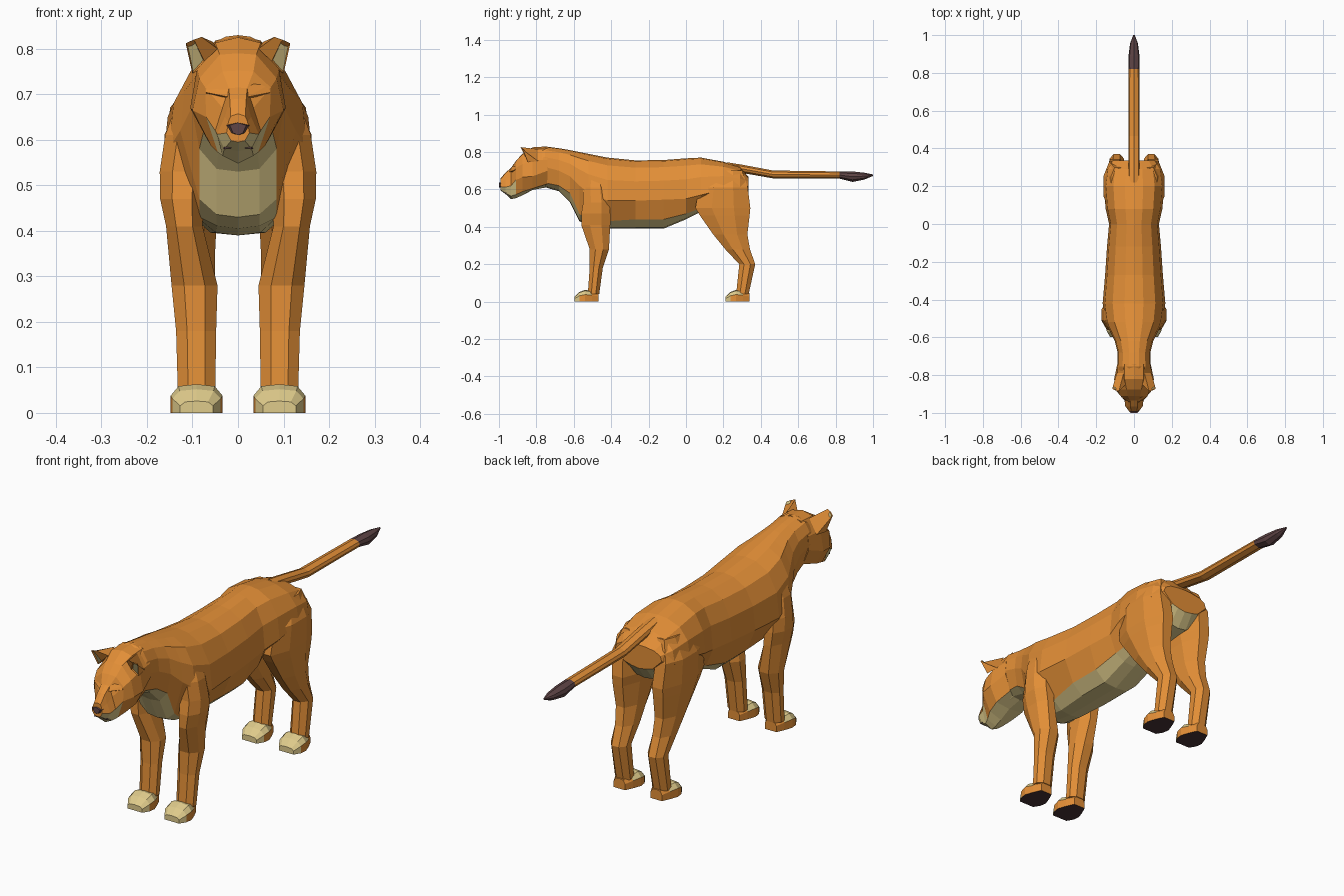
import bpy, bmesh
from mathutils import Vector


def mat(name, r, g, b):
    m = bpy.data.materials.new(name)
    m.diffuse_color = (r, g, b, 1)
    return m


FUR = mat("tawny_fur", 0.77, 0.275, 0.038)
CREAM = mat("cream_fur", 0.74, 0.60, 0.26)
DARK = mat("dark_brown", 0.115, 0.06, 0.062)
SOLE = mat("sole_brown", 0.065, 0.032, 0.035)


def finish(name, bm, mats, rule=None):
    bmesh.ops.recalc_face_normals(bm, faces=bm.faces)
    if rule:
        for f in bm.faces:
            f.material_index = rule(f.calc_center_median(), f.normal)
    me = bpy.data.meshes.new(name)
    bm.to_mesh(me)
    bm.free()
    for m in mats:
        me.materials.append(m)
    ob = bpy.data.objects.new(name, me)
    bpy.context.collection.objects.link(ob)
    return ob


def loft(name, rings, mats, rule=None, seg_rule=None):
    """Skin closed rings of equal point count and cap both ends."""
    bm = bmesh.new()
    vs = [[bm.verts.new(p) for p in r] for r in rings]
    n = len(vs[0])
    for i, (a, b) in enumerate(zip(vs, vs[1:])):
        for j in range(n):
            k = (j + 1) % n
            f = bm.faces.new((a[j], a[k], b[k], b[j]))
            if seg_rule:
                f.material_index = seg_rule(i, j)
    bm.faces.new(vs[0])
    bm.faces.new(vs[-1])
    return finish(name, bm, mats, rule)


def mirror_ring(y, half):
    """Half outline from top centre to bottom centre -> full ring at y."""
    return [(x, y, z) for x, z in half] + [(-x, y, z) for x, z in half[-2:0:-1]]


# Torso and neck: y, top, bottom, half width, cream half width, cream edge z, widest z
torso = [
    (-.82, .80, .60, .085, .05, .62, .70), (-.755, .83, .612, .088, .06, .635, .72),
    (-.68, .82, .59, .087, .075, .62, .70), (-.62, .81, .53, .102, .085, .58, .67),
    (-.57, .80, .43, .127, .085, .47, .62), (-.52, .79, .405, .152, .085, .43, .58),
    (-.42, .77, .39, .166, .09, .43, .54), (-.27, .755, .39, .153, .11, .44, .54),
    (-.12, .757, .39, .143, .11, .44, .545), (0, .766, .44, .132, .10, .47, .55),
    (.08, .77, .48, .15, .08, .50, .57), (.20, .748, .49, .16, .075, .52, .60),
    (.29, .72, .50, .148, .075, .53, .60), (.335, .665, .56, .115, .07, .575, .62)]
rings = []
for y, zt, zb, w, b, ze, zw in torso:
    h = zt - zw
    rings.append(mirror_ring(y, [(0, zt), (.3 * w, zt - .03 * h), (.68 * w, zt - .18 * h),
                                 (.93 * w, zt - .52 * h), (w, zw), (b, ze),
                                 (.55 * b, zb + .006), (0, zb)]))
loft("torso", rings, [FUR, CREAM], seg_rule=lambda i, j: int(5 <= j <= 8))

# Head: rings from the nape to the muzzle
head = [
    (-.74, [(0, .83), (.05, .818), (.085, .76), (.088, .70), (.06, .63), (0, .612)]),
    (-.82, [(0, .825), (.05, .813), (.09, .755), (.105, .67), (.07, .605), (0, .597)]),
    (-.875, [(0, .79), (.04, .787), (.085, .735), (.10, .665), (.06, .588), (0, .568)]),
    (-.91, [(0, .752), (.034, .75), (.072, .715), (.07, .65), (.044, .572), (0, .553)]),
    (-.935, [(0, .715), (.02, .713), (.034, .67), (.05, .62), (.034, .565), (0, .548)]),
    (-.965, [(0, .69), (.018, .688), (.029, .65), (.046, .612), (.03, .58), (0, .575)]),
    (-.993, [(0, .657), (.016, .652), (.021, .64), (.025, .615), (.015, .598), (0, .595)])]
loft("head", [mirror_ring(y, h) for y, h in head], [FUR, CREAM],
     seg_rule=lambda i, j: int(j in (4, 5) or (i >= 3 and j in (3, 6))))

# Nose pad and mouth line
loft("nose", [mirror_ring(y, [(0, .638), (w, .632), (w * .6, .615), (0, .61)])
              for y, w in ((-.97, .026), (-.992, .025), (-1.0, .018))], [DARK])
loft("mouth", [mirror_ring(y, [(0, .587), (w, .584), (w, .58), (0, .583)])
               for y, w in ((-.94, .036), (-.972, .03))], [DARK])

# Tail with a dark tuft: y, centre z, half width, half height
tail = [(.22, .725, .03, .02), (.30, .71, .03, .022), (.465, .68, .029, .021),
        (.82, .677, .028, .019), (.89, .668, .029, .028), (.955, .671, .021, .018),
        (1.0, .676, .004, .004)]
loft("tail", [mirror_ring(y, [(0, z + h), (.8 * w, z + .6 * h), (w, z),
                              (.8 * w, z - .6 * h), (0, z - h)]) for y, z, w, h in tail],
     [FUR, DARK], rule=lambda c, n: int(c.y > .82))


def leg_ring(s, z, xi, xo, yf, yb):
    """Eight-sided horizontal leg section."""
    cx, cy, hx, hy = (xi + xo) / 2, (yf + yb) / 2, (xo - xi) / 2, (yb - yf) / 2
    outline = [(1, .4), (.45, 1), (-.45, 1), (-1, .4), (-1, -.4), (-.45, -1), (.45, -1), (1, -.4)]
    return [(s * (cx + hx * a), cy + hy * b, z) for a, b in outline]


# Leg rings: z, inner x, outer x, front y, back y
front_leg = [(.70, .05, .128, -.53, -.44), (.61, .06, .16, -.55, -.42),
             (.53, .07, .172, -.55, -.41), (.47, .075, .171, -.56, -.405),
             (.41, .078, .158, -.56, -.405), (.28, .045, .146, -.515, -.412),
             (.18, .048, .136, -.515, -.445), (.04, .05, .132, -.525, -.464)]
rear_leg = [(.70, .05, .122, .14, .30), (.61, .05, .162, .07, .33),
            (.50, .04, .158, .05, .344), (.46, .045, .154, .075, .34),
            (.36, .05, .142, .145, .328), (.28, .05, .134, .21, .342),
            (.20, .052, .13, .285, .37), (.04, .054, .13, .268, .335)]
# Paw rings: y behind the toe tip, height, half width
paw = [(0, .026, .036), (.028, .052, .053), (.058, .063, .057), (.095, .056, .044), (.13, .045, .028)]


def paw_rule(toe):
    def rule(c, n):
        if n.z < -.9:
            return 2
        return int(c.y < toe + .08 and (n.y < -.3 or n.z > .35))
    return rule


for s, side in ((1, "right"), (-1, "left")):
    for part, data, toe in (("front", front_leg, -.597), ("rear", rear_leg, .21)):
        loft(f"{part}_leg_{side}", [leg_ring(s, *r) for r in data], [FUR])
        prings = []
        for dy, h, w in paw:
            half = [(-w, 0), (-w, h * .6), (-w * .7, h * .93), (0, h),
                    (w * .7, h * .93), (w, h * .6), (w, 0)]
            prings.append([(s * .091 + x, toe + dy, z) for x, z in half])
        loft(f"{part}_paw_{side}", prings, [FUR, CREAM, SOLE], rule=paw_rule(toe))

    # Ear with a recessed cream cup on its outer front
    bm = bmesh.new()
    pts = [(.045, -.85, .80), (.10, -.845, .745), (.115, -.872, .812), (.08, -.885, .826),
           (.092, -.79, .75), (.055, -.79, .815), (.074, -.857, .772), (.097, -.882, .82)]
    v = [bm.verts.new((s * x, y, z)) for x, y, z in pts]
    cup = bm.faces.new((v[6], v[1], v[2], v[7]))
    for ids in ((0, 6, 7, 3), (1, 2, 4), (2, 7, 3, 5, 4), (3, 0, 5), (0, 6, 1, 4, 5)):
        bm.faces.new([v[i] for i in ids])
    bmesh.ops.recalc_face_normals(bm, faces=bm.faces)
    bmesh.ops.inset_region(bm, faces=[cup], thickness=.003, depth=-.006)
    cup.material_index = 1
    finish(f"ear_{side}", bm, [FUR, CREAM])

    # Brow ridge over the eye
    bm = bmesh.new()
    for x, y, z in ((.016, -.932, .718), (.07, -.905, .722), (.02, -.946, .694), (.07, -.915, .704),
                    (.02, -.925, .688), (.07, -.895, .695), (.04, -.90, .735)):
        bm.verts.new(Vector((s * x, y, z)))
    bmesh.ops.convex_hull(bm, input=bm.verts)
    finish(f"brow_{side}", bm, [FUR])
